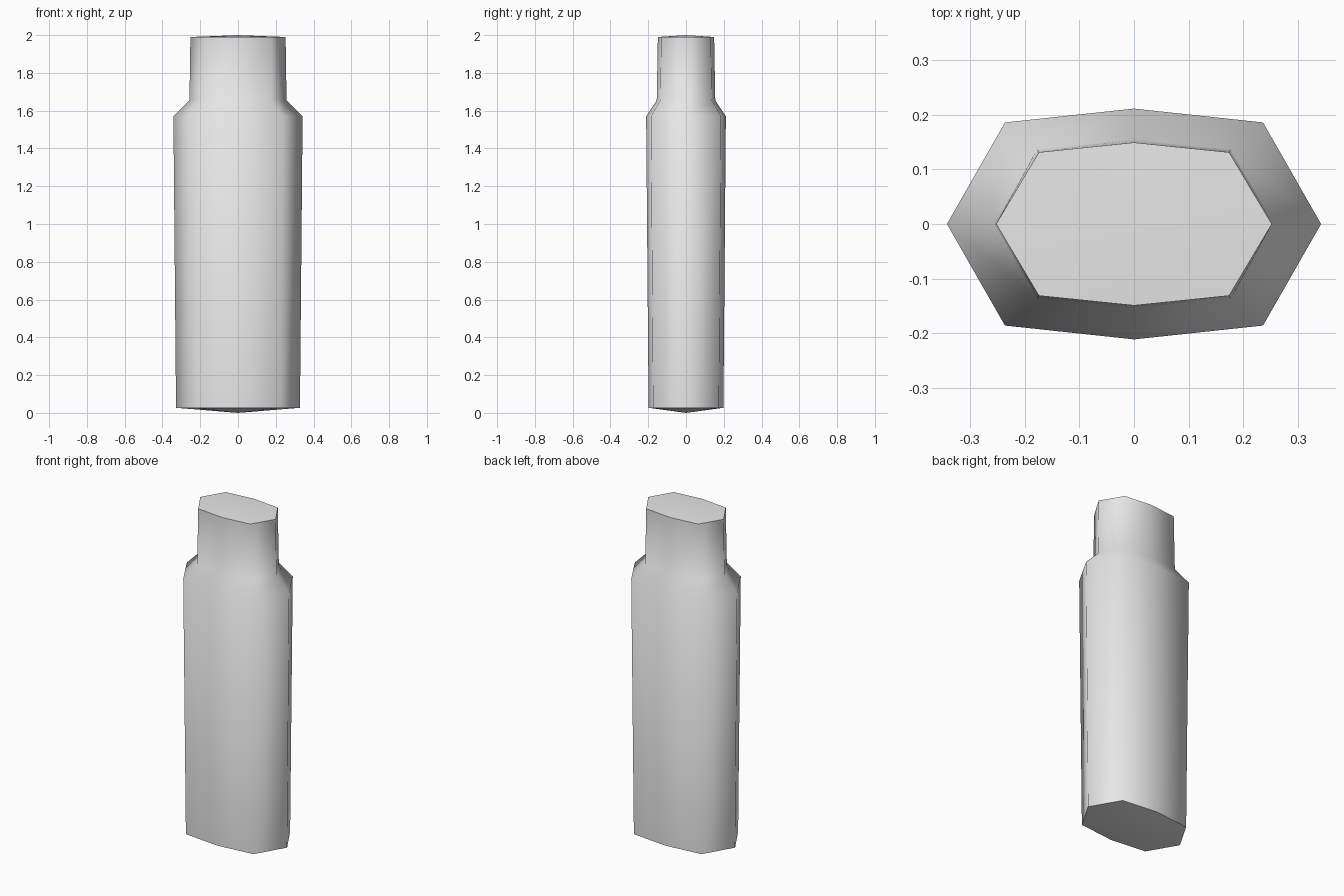
import bpy, bmesh, math

default = bpy.data.objects.get("Cube")
if default:
    bpy.data.objects.remove(default, do_unlink=True)

# Plain grey surface
grey = bpy.data.materials.new("light_grey")
grey.use_nodes = True
colour = (0.8, 0.8, 0.8, 1)
grey.diffuse_color = colour
grey.node_tree.nodes["Principled BSDF"].inputs["Base Color"].default_value = colour

# Flattened eight-sided outline, as fractions of half-width and half-depth
OUTLINE = [(1, 0), (0.69, 0.88), (0, 1), (-0.69, 0.88),
           (-1, 0), (-0.69, -0.88), (0, -1), (0.69, -0.88)]

# Half-width, half-depth and height of each ring: base, shoulder, neck, top
LEVELS = [(0.328, 0.198, 0.027), (0.342, 0.211, 1.57),
          (0.257, 0.155, 1.655), (0.252, 0.149, 1.99)]

bm = bmesh.new()
rings = [[bm.verts.new((x * rx, y * ry, z)) for x, y in OUTLINE]
         for rx, ry, z in LEVELS]
count = len(OUTLINE)

# Side walls
for low, high in zip(rings, rings[1:]):
    for i in range(count):
        j = (i + 1) % count
        bm.faces.new((low[i], low[j], high[j], high[i]))

# Slightly pointed end caps
for ring, height in ((rings[0], 0), (rings[-1], 2)):
    tip = bm.verts.new((0, 0, height))
    for i in range(count):
        bm.faces.new((ring[i], ring[(i + 1) % count], tip))

bmesh.ops.recalc_face_normals(bm, faces=bm.faces)
mesh = bpy.data.meshes.new("necked_body")
bm.to_mesh(mesh)
bm.free()
mesh.materials.append(grey)
body = bpy.data.objects.new("necked_body", mesh)
bpy.context.collection.objects.link(body)

# Smooth walls with crisp cap edges
bpy.ops.object.select_all(action='DESELECT')
body.select_set(True)
bpy.context.view_layer.objects.active = body
bpy.ops.object.shade_smooth_by_angle(angle=math.radians(68))
